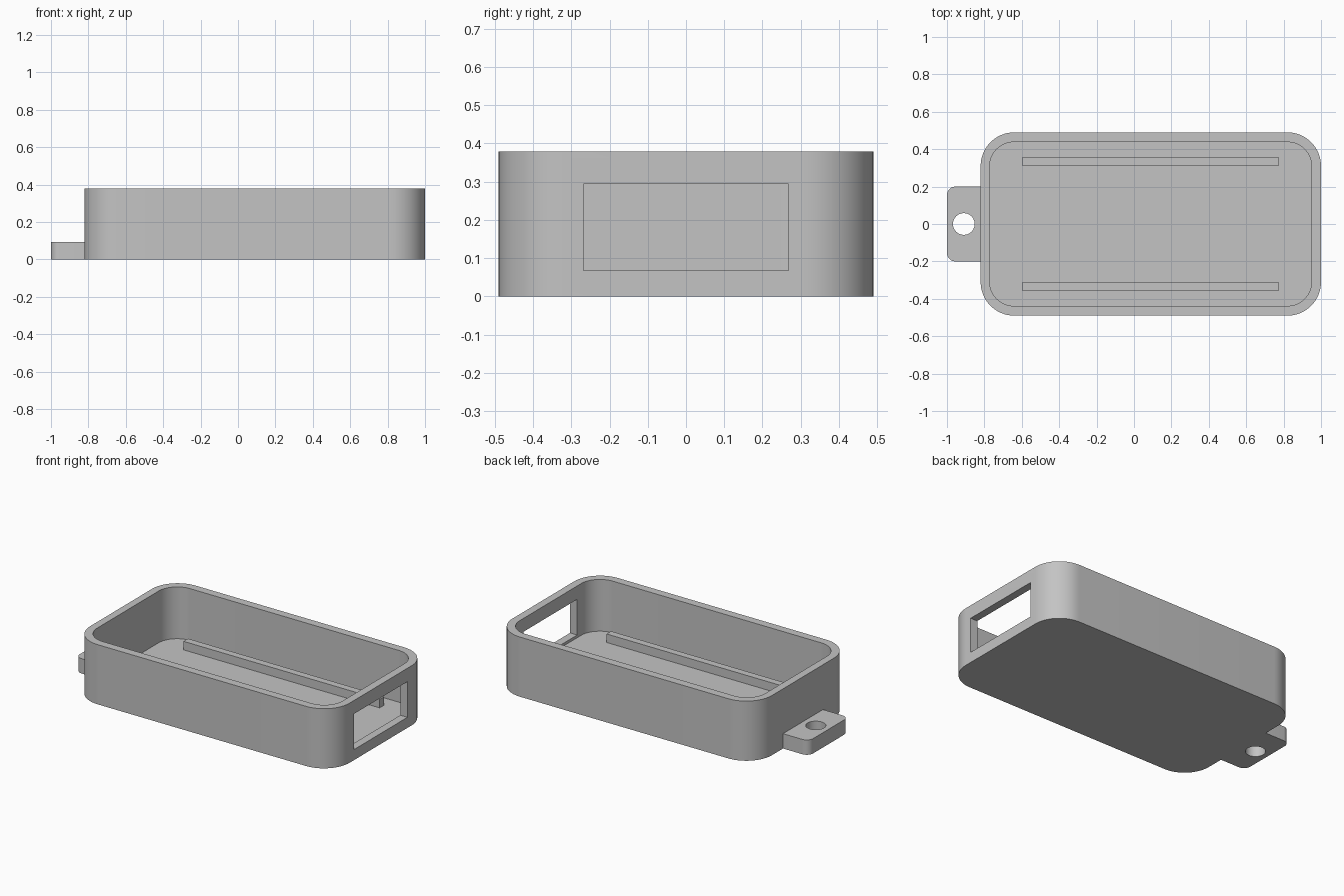
import bpy, bmesh, math

if "Cube" in bpy.data.objects:
    bpy.data.objects.remove(bpy.data.objects["Cube"])

grey = bpy.data.materials.new("light grey")
grey.diffuse_color = (0.55, 0.55, 0.55, 1)
grey.use_nodes = True
grey.node_tree.nodes["Principled BSDF"].inputs["Base Color"].default_value = grey.diffuse_color


def rounded_outline(x0, x1, y0, y1, r_left, r_right, seg):
    """Counter-clockwise rectangle outline with separate left and right corner radii."""
    pts = []
    corners = [(x1, y0, r_right, -90, -1, 1), (x1, y1, r_right, 0, -1, -1),
               (x0, y1, r_left, 90, 1, -1), (x0, y0, r_left, 180, 1, 1)]
    for x, y, r, start, sx, sy in corners:
        if r == 0:
            pts.append((x, y))
            continue
        for i in range(seg + 1):
            a = math.radians(start + 90 * i / seg)
            pts.append((x + sx * r + r * math.cos(a), y + sy * r + r * math.sin(a)))
    return pts


def prism(name, outline, z0, z1):
    """Extrude a flat outline between two heights."""
    bm = bmesh.new()
    base = bm.faces.new([bm.verts.new((x, y, z0)) for x, y in outline])
    top = bmesh.ops.extrude_face_region(bm, geom=[base])["geom"]
    bmesh.ops.translate(bm, vec=(0, 0, z1 - z0),
                        verts=[v for v in top if isinstance(v, bmesh.types.BMVert)])
    bmesh.ops.recalc_face_normals(bm, faces=bm.faces)
    mesh = bpy.data.meshes.new(name)
    bm.to_mesh(mesh)
    bm.free()
    mesh.materials.append(grey)
    obj = bpy.data.objects.new(name, mesh)
    bpy.context.collection.objects.link(obj)
    return obj


def combine(target, other, operation):
    """Apply a boolean and discard the helper object."""
    mod = target.modifiers.new(operation, 'BOOLEAN')
    mod.operation, mod.object, mod.solver = operation, other, 'EXACT'
    bpy.context.view_layer.objects.active = target
    bpy.ops.object.modifier_apply(modifier=mod.name)
    bpy.data.objects.remove(other)


# Open tray with rounded corners
tray = prism("tray", rounded_outline(-0.82, 1, -0.49, 0.49, 0.18, 0.18, 16), 0, 0.378)
cavity = prism("cavity", rounded_outline(-0.772, 0.95, -0.438, 0.438, 0.13, 0.13, 16), 0.05, 0.5)
combine(tray, cavity, 'DIFFERENCE')

# Mounting tab with a screw hole, fused to the left end
tab = prism("tab", rounded_outline(-1, -0.80, -0.2, 0.2, 0.045, 0, 8), 0, 0.094)
hole = prism("hole", [(-0.91 + 0.058 * math.cos(math.tau * i / 40),
                       0.058 * math.sin(math.tau * i / 40)) for i in range(40)], -0.1, 0.2)
combine(tab, hole, 'DIFFERENCE')
combine(tray, tab, 'UNION')

# Rectangular window through the right end
window = prism("window", rounded_outline(0.9, 1.1, -0.268, 0.268, 0, 0, 1), 0.067, 0.293)
combine(tray, window, 'DIFFERENCE')

bpy.ops.object.select_all(action='DESELECT')
tray.select_set(True)
bpy.context.view_layer.objects.active = tray
bpy.ops.object.shade_smooth_by_angle(angle=math.radians(30))

# Two long rails on the floor
for side, name in ((-1, "front_rail"), (1, "back_rail")):
    y = side * 0.334
    prism(name, rounded_outline(-0.60, 0.775, y - 0.0225, y + 0.0225, 0, 0, 1), 0.05, 0.104)
